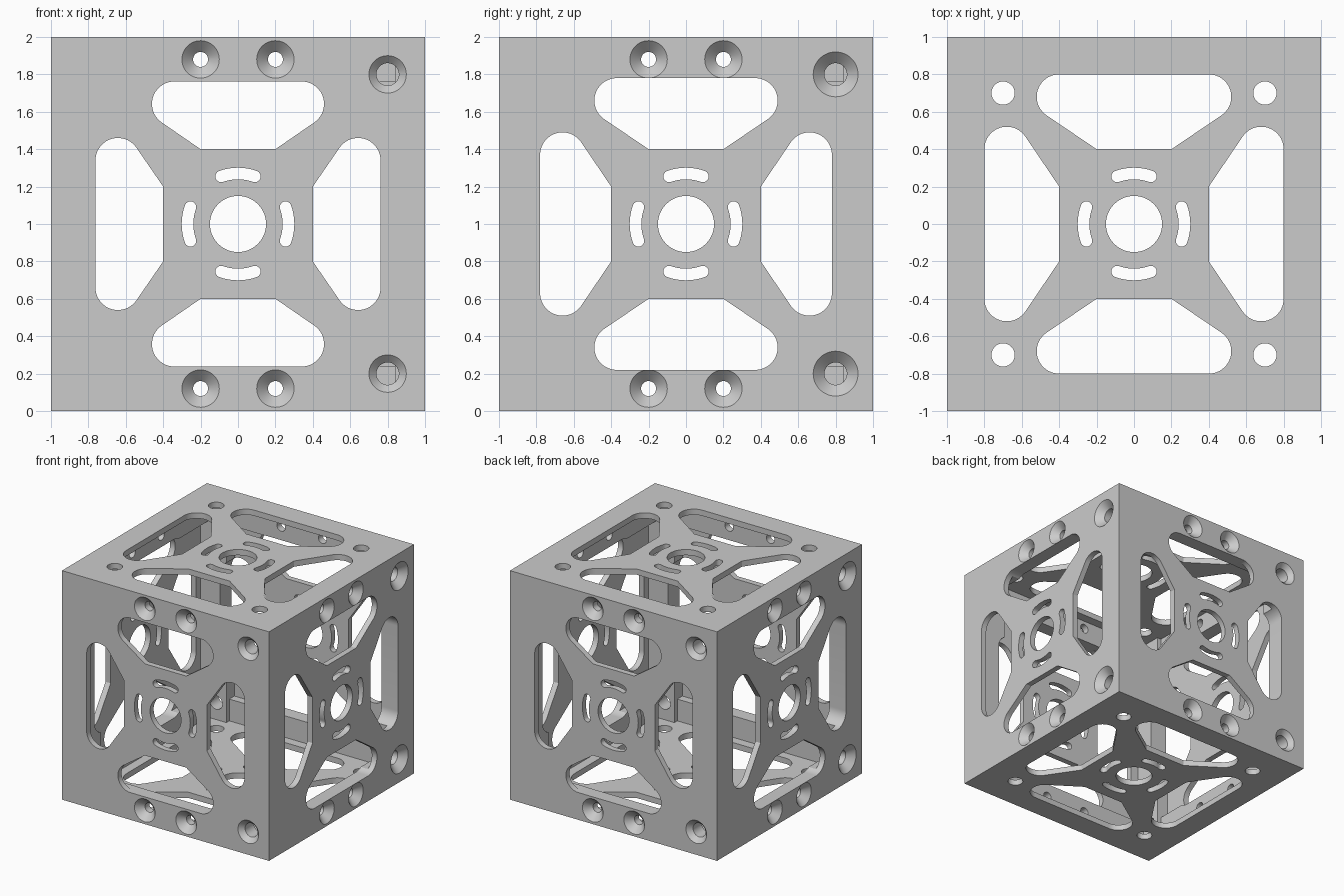
import bpy, bmesh
from math import sin, cos, acos, atan2, pi, radians
from mathutils import Matrix, Vector

cube = bpy.data.objects.get("Cube")
if cube:
    bpy.data.objects.remove(cube, do_unlink=True)

SKIN = 0.95                      # inner face of the thin plates
RIM, RIM_HEIGHT = 0.88, 0.76     # thicker rim along top and bottom edges
FLANGE, FLANGE_END = 0.84, 0.70  # upright screw flange in each corner
SEG = 48


def arc(cx, cy, r, a0, a1, n):
    return [(cx + r * cos(a0 + (a1 - a0) * i / n), cy + r * sin(a0 + (a1 - a0) * i / n))
            for i in range(n + 1)]


def circle(cx, cy, r):
    return arc(cx, cy, r, 0, 2 * pi, SEG)[:-1]


def loft(bm, rings):
    """Closed solid through a list of vertex rings."""
    bm.faces.new(rings[0][::-1])
    bm.faces.new(rings[-1])
    n = len(rings[0])
    for p, q in zip(rings, rings[1:]):
        for i in range(n):
            j = (i + 1) % n
            bm.faces.new((p[i], p[j], q[j], q[i]))


def prism(bm, outline, lo, hi, mat):
    loft(bm, [[bm.verts.new(mat @ Vector((a, b, c))) for a, b in outline] for c in (lo, hi)])


def countersink(bm, a, b, r_out, r_in, mat):
    """Conical screw seat running into a straight hole."""
    levels = ((r_in, 0.82), (r_in, 1 - r_out + r_in), (r_out, 1.0), (r_out, 1.03))
    loft(bm, [[bm.verts.new(mat @ Vector((x, y, c))) for x, y in circle(a, b, r)]
              for r, c in levels])


def window(outer, cx):
    """Trapezoid with two large rounded outer corners."""
    r = 0.12
    to_corner = Vector((0.2 - cx, 0.4 - outer + r))
    touch = atan2(to_corner.y, to_corner.x) + acos(r / to_corner.length)
    right = arc(cx, outer - r, r, touch, pi / 2, 20)
    half = [(0.2, 0.4)] + right
    return half + [(-x, y) for x, y in reversed(half)]


def slot():
    """Curved slot with round ends."""
    r, h, s = 0.27, 0.031, radians(19.5)
    a, b = pi / 2 - s, pi / 2 + s
    out = arc(0, 0, r + h, a, b, 12)
    out += arc(r * cos(b), r * sin(b), h, b, b + pi, 8)[1:-1]
    out += arc(0, 0, r - h, b, a, 12)
    out += arc(r * cos(a), r * sin(a), h, a + pi, a + 2 * pi, 8)[1:-1]
    return out


def face_openings(bm, outer, cx, mat):
    for k in range(4):
        turn = mat @ Matrix.Rotation(k * pi / 2, 4, 'Z')
        prism(bm, window(outer, cx), 0.83, 1.05, turn)
        prism(bm, slot(), 0.83, 1.05, turn)
    prism(bm, circle(0, 0, 0.15), 0.83, 1.05, mat)


def cavity(bm, w, height):
    """Inner space with a flange left standing in each corner, turned pinwheel fashion."""
    outline = []
    for k in range(4):
        rot = Matrix.Rotation(k * pi / 2, 2)
        outline += [tuple(rot @ Vector(p)) for p in
                    ((FLANGE_END, -w), (FLANGE_END, -FLANGE), (w, -FLANGE))]
    prism(bm, outline, -height, height, centre)


def make_object(name, bm):
    bmesh.ops.recalc_face_normals(bm, faces=bm.faces)
    mesh = bpy.data.meshes.new(name)
    bm.to_mesh(mesh)
    bm.free()
    ob = bpy.data.objects.new(name, mesh)
    bpy.context.collection.objects.link(ob)
    return ob


centre = Matrix.Translation((0, 0, 1))
upright = Matrix.Rotation(pi / 2, 4, 'X')

# Solid block
block = bmesh.new()
bmesh.ops.create_cube(block, size=2, matrix=centre)
frame = make_object("cube_frame", block)

# Inner space: full height inside the rims, wider between them
inner, wide, openings, screws = [bmesh.new() for _ in range(4)]
cavity(inner, RIM, SKIN)
cavity(wide, SKIN, RIM_HEIGHT)

# Windows, slots, centre holes and screw seats of the four sides
for k in range(4):
    side = centre @ Matrix.Rotation(k * pi / 2, 4, 'Z') @ upright
    outer, cx, seat = (0.78, 0.37, 0.12) if k % 2 else (0.762, 0.34, 0.1)
    face_openings(openings, outer, cx, side)
    for b in (-1, 1):
        for a in (-0.2, 0.2):
            countersink(screws, a, b * 0.88, 0.1, 0.04, side)
        countersink(screws, 0.8, b * 0.8, seat, 0.06, side)

# Openings of the top and bottom
for flip in (0, pi):
    plate = centre @ Matrix.Rotation(flip, 4, 'X')
    face_openings(openings, 0.8, 0.4, plate)
    for a in (-0.7, 0.7):
        for b in (-0.7, 0.7):
            prism(openings, circle(a, b, 0.062), 0.83, 1.05, plate)

# Cut everything out of the block
bpy.ops.object.select_all(action='DESELECT')
bpy.context.view_layer.objects.active = frame
frame.select_set(True)
for name, bm in (("inner_cutter", inner), ("wide_cutter", wide),
                 ("opening_cutter", openings), ("screw_cutter", screws)):
    cutter = make_object(name, bm)
    mod = frame.modifiers.new(name, 'BOOLEAN')
    mod.operation, mod.solver, mod.object = 'DIFFERENCE', 'EXACT', cutter
    bpy.ops.object.modifier_apply(modifier=mod.name)
    bpy.data.objects.remove(cutter, do_unlink=True)

# Plain grey finish
grey = bpy.data.materials.new("plain_grey")
grey.use_nodes = True
colour = (0.6, 0.6, 0.6, 1)
grey.diffuse_color = colour
grey.node_tree.nodes["Principled BSDF"].inputs["Base Color"].default_value = colour
frame.data.materials.clear()
frame.data.materials.append(grey)
bpy.ops.object.shade_smooth_by_angle(angle=radians(30))
